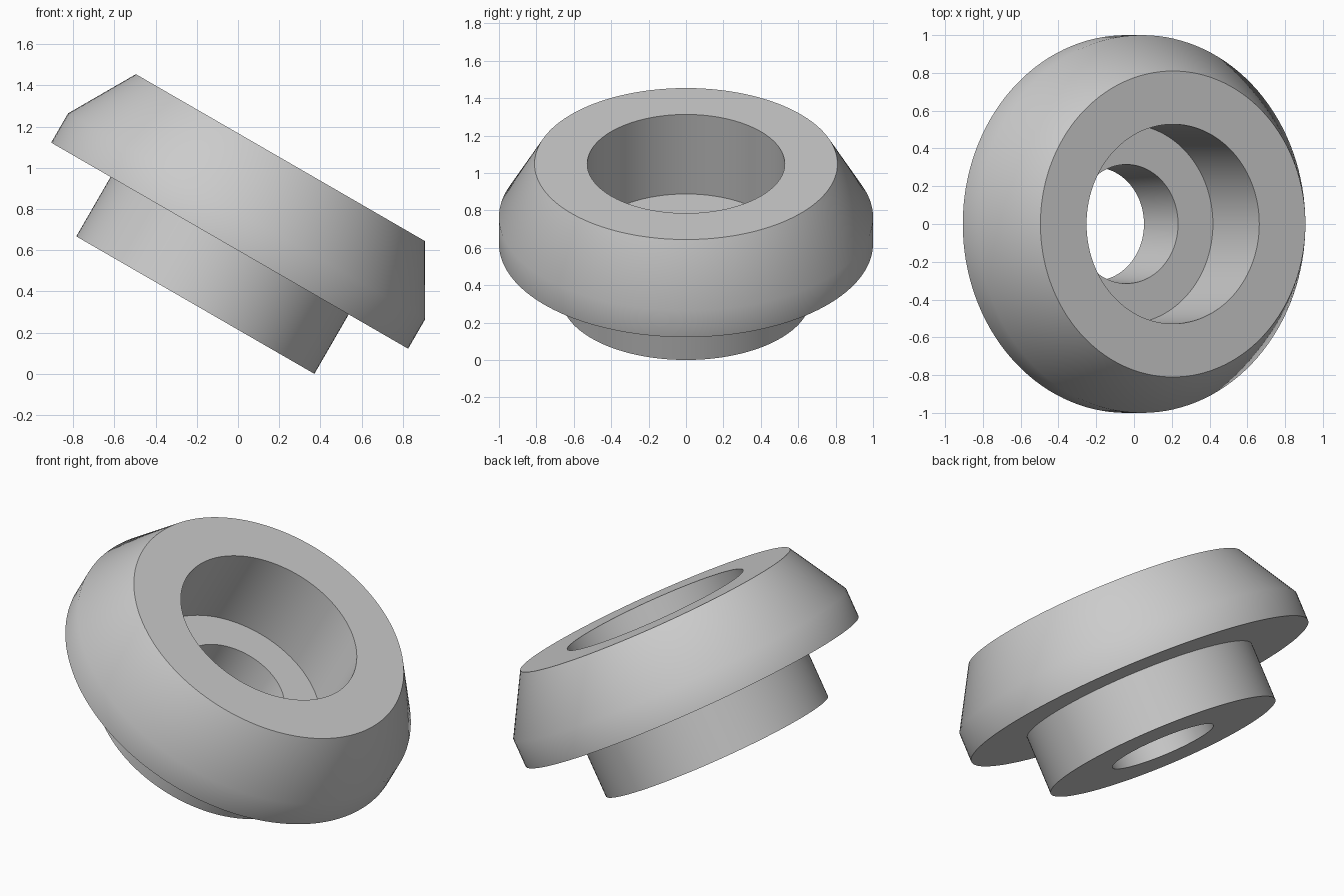
import bpy
import bmesh
from math import cos, sin, pi, radians
from mathutils import Matrix

cube = bpy.data.objects.get("Cube")
if cube:
    bpy.data.objects.remove(cube, do_unlink=True)

SEGMENTS = 128
TILT = radians(30)
HUB_R = 0.667

# One plain grey material
grey = bpy.data.materials.new("plain grey")
grey.use_nodes = True
grey.diffuse_color = (0.6, 0.6, 0.6, 1)
grey.node_tree.nodes["Principled BSDF"].inputs["Base Color"].default_value = (0.6, 0.6, 0.6, 1)


def lathe(name, profile):
    """Revolve a closed (radius, height) profile around z."""
    bm = bmesh.new()
    rings = []
    for i in range(SEGMENTS):
        a = 2 * pi * i / SEGMENTS
        rings.append([bm.verts.new((r * cos(a), r * sin(a), z)) for r, z in profile])
    count = len(profile)
    for i in range(SEGMENTS):
        here, there = rings[i], rings[(i + 1) % SEGMENTS]
        for j in range(count):
            k = (j + 1) % count
            bm.faces.new((here[j], there[j], there[k], here[k]))
    bmesh.ops.recalc_face_normals(bm, faces=bm.faces)
    mesh = bpy.data.meshes.new(name)
    bm.to_mesh(mesh)
    bm.free()
    obj = bpy.data.objects.new(name, mesh)
    bpy.context.collection.objects.link(obj)
    mesh.materials.append(grey)
    return obj


# Stepped bushing: hub, flange with tapered shoulder, wide bore, narrow bore
bushing = lathe("flanged_bushing", [
    (0.30, 0), (HUB_R, 0), (HUB_R, 0.333),       # hub
    (1.0, 0.333), (1.0, 0.497), (0.81, 0.826),   # flange and shoulder
    (0.528, 0.826), (0.528, 0.335),              # wide bore
    (0.315, 0.335),                              # bore floor, narrow bore
])

# Lean the axis towards +x and rest the hub rim on the ground
bushing.data.transform(Matrix.Translation((-0.207, 0, HUB_R * sin(TILT)))
                       @ Matrix.Rotation(TILT, 4, "Y"))

# Smooth round walls and shoulder, keep the rims sharp
bpy.ops.object.select_all(action="DESELECT")
bushing.select_set(True)
bpy.context.view_layer.objects.active = bushing
bpy.ops.object.shade_smooth_by_angle(angle=radians(40))
